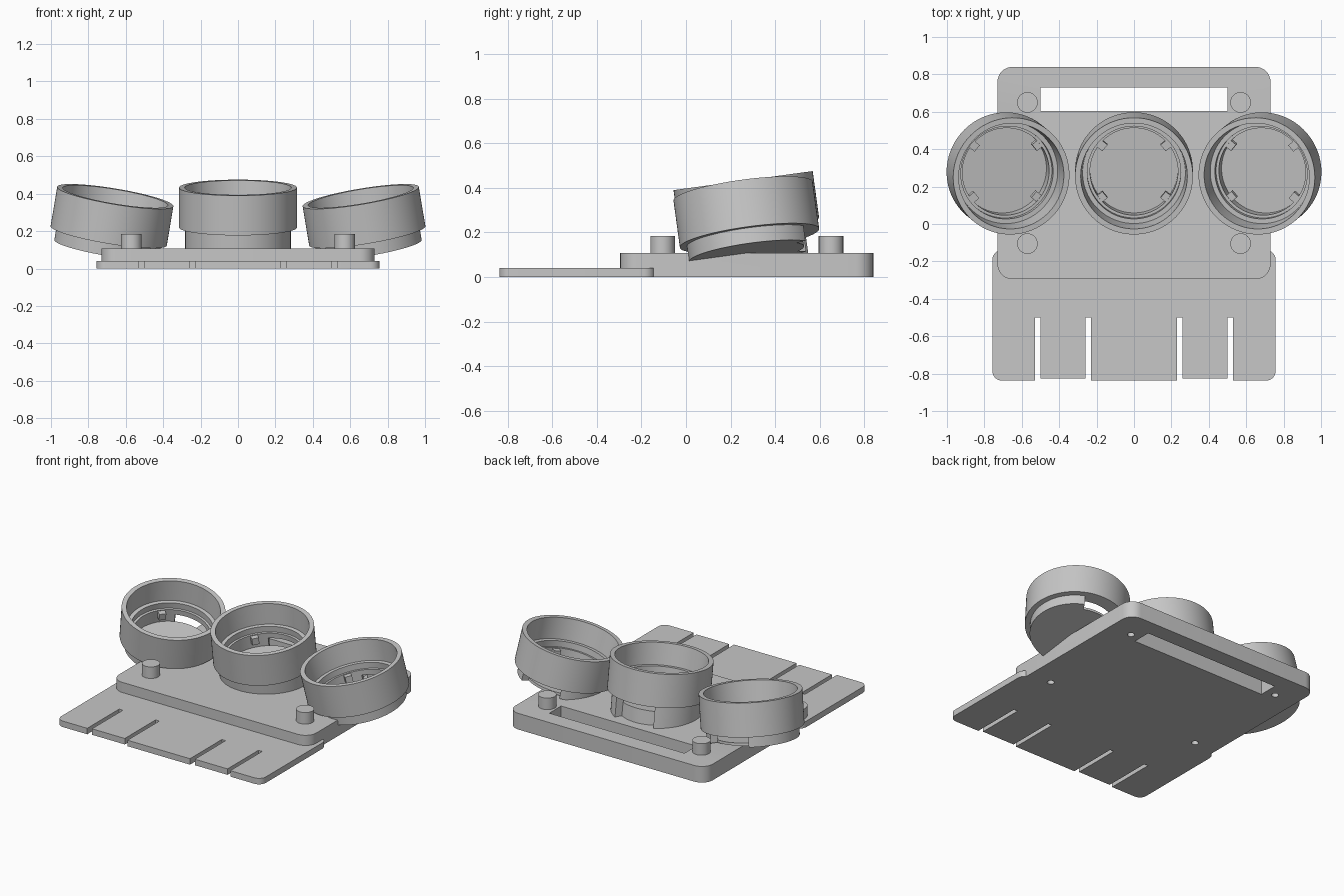
import bpy, bmesh
from math import cos, sin, pi, radians
from mathutils import Matrix, Vector

cube = bpy.data.objects.get("Cube")
if cube:
    bpy.data.objects.remove(cube)

grey = bpy.data.materials.new("plain grey")
grey.use_nodes = True
grey.diffuse_color = (0.57, 0.57, 0.57, 1)
grey.node_tree.nodes["Principled BSDF"].inputs["Base Color"].default_value = (0.57, 0.57, 0.57, 1)


def finish(bm, name, matrix=None):
    """Turn a bmesh into a coloured object with sharp edges kept."""
    bmesh.ops.recalc_face_normals(bm, faces=bm.faces)
    if matrix:
        bm.transform(matrix)
    mesh = bpy.data.meshes.new(name)
    bm.to_mesh(mesh)
    bm.free()
    mesh.materials.append(grey)
    ob = bpy.data.objects.new(name, mesh)
    bpy.context.collection.objects.link(ob)
    bpy.ops.object.select_all(action='DESELECT')
    bpy.context.view_layer.objects.active = ob
    ob.select_set(True)
    bpy.ops.object.shade_smooth_by_angle(angle=radians(30))
    return ob


def add_box(bm, x0, x1, y0, y1, z0, z1):
    m = Matrix.Translation(((x0 + x1) / 2, (y0 + y1) / 2, (z0 + z1) / 2))
    m = m @ Matrix.Diagonal((x1 - x0, y1 - y0, z1 - z0, 1))
    bmesh.ops.create_cube(bm, size=1, matrix=m)


def add_cylinder(bm, x, y, r, z0, z1, sides=48, matrix=Matrix()):
    m = matrix @ Matrix.Translation((x, y, (z0 + z1) / 2))
    bmesh.ops.create_cone(bm, cap_ends=True, segments=sides, radius1=r, radius2=r,
                          depth=z1 - z0, matrix=m)


def corner(cx, cy, r, quarter):
    """Points of a rounded corner, counter-clockwise."""
    angles = [(quarter + k / 8) * pi / 2 for k in range(9)]
    return [(cx + r * cos(a), cy + r * sin(a)) for a in angles]


def plate(name, half_x, y0, y1, height, r, front_edge=()):
    """Extruded rounded rectangle; front_edge adds points along its front."""
    outline = (corner(half_x - r, y1 - r, r, 0) + corner(r - half_x, y1 - r, r, 1)
               + corner(r - half_x, y0 + r, r, 2) + list(front_edge)
               + corner(half_x - r, y0 + r, r, 3))
    bm = bmesh.new()
    face = bm.faces.new([bm.verts.new((x, y, 0)) for x, y in outline])
    top = bmesh.ops.extrude_face_region(bm, geom=[face])["geom"]
    bmesh.ops.translate(bm, vec=(0, 0, height),
                        verts=[v for v in top if isinstance(v, bmesh.types.BMVert)])
    return finish(bm, name)


def lathe(name, profile, matrix, start=0.0, sweep=360, steps=96):
    """Turn a closed (radius, height) profile about z, fully or in part."""
    bm = bmesh.new()
    full = sweep == 360
    rings = []
    for i in range(steps if full else steps + 1):
        a = radians(start + sweep * i / steps)
        rings.append([bm.verts.new((r * cos(a), r * sin(a), z)) for r, z in profile])
    n = len(profile)
    pairs = list(zip(rings, rings[1:])) + ([(rings[-1], rings[0])] if full else [])
    for p, q in pairs:
        for j in range(n):
            k = (j + 1) % n
            bm.faces.new((p[j], p[k], q[k], q[j]))
    if not full:
        bm.faces.new(rings[0])
        bm.faces.new(rings[-1])
    return finish(bm, name, matrix)


def cup_matrix(side):
    """Placement of a cup, with its rim centre as origin and axis as z."""
    rim = Vector((side * 0.656, 0.256, 0.385 if side else 0.4325))
    axis = Vector((-0.168 * side, -0.137, 1)).normalized()
    return Matrix.Translation(rim) @ Vector((0, 0, 1)).rotation_difference(axis).to_matrix().to_4x4()


# Base plate with cable slot, screw holes under the posts and cup recesses
posts = [(sx * 0.57, y) for sx in (-1, 1) for y in (-0.105, 0.65)]
base = plate("base_plate", 0.73, -0.295, 0.84, 0.108, 0.08)
bm = bmesh.new()
add_box(bm, -0.5, 0.5, 0.605, 0.73, -0.1, 0.3)
for x, y in posts:
    add_cylinder(bm, x, y, 0.022, -0.05, 0.08, 24)
for side in (-1, 1):
    add_cylinder(bm, 0, 0, 0.25, -0.28, -0.16, 96, cup_matrix(side))
cutter = finish(bm, "base_cutter")
cutter.hide_render = True
mod = base.modifiers.new("cut", 'BOOLEAN')
mod.operation = 'DIFFERENCE'
mod.object = cutter
mod.solver = 'EXACT'
bpy.ops.object.select_all(action='DESELECT')
bpy.context.view_layer.objects.active = base
base.select_set(True)
bpy.ops.object.modifier_apply(modifier=mod.name)
bpy.data.objects.remove(cutter)
bpy.ops.object.shade_smooth_by_angle(angle=radians(30))

# Thin front plate with finger slots; the narrow fingers are a little shorter
long_y, short_y, slot_y = -0.837, -0.826, -0.5
edge = []
for x, before, after in ((-0.515, long_y, short_y), (-0.245, short_y, long_y),
                         (0.245, long_y, short_y), (0.515, short_y, long_y)):
    edge += [(x - 0.014, before), (x - 0.014, slot_y), (x + 0.014, slot_y), (x + 0.014, after)]
plate("front_plate", 0.757, long_y, -0.14, 0.04, 0.05, edge)

# Corner posts
for x, y in posts:
    bm = bmesh.new()
    add_cylinder(bm, x, y, 0.055, 0.1, 0.185)
    finish(bm, "post")

# Tilted cups: collar, lower wall open at the back, floor and four tabs
for side, label in ((-1, "right"), (0, "centre"), (1, "left")):
    m = cup_matrix(side)
    lathe(label + "_cup_collar",
          [(0.315, 0), (0.315, -0.215), (0.235, -0.215), (0.235, -0.18), (0.25, -0.18),
           (0.25, -0.14), (0.275, -0.14), (0.285, 0)], m)
    bottom = -0.285 if side else -0.38
    lathe(label + "_cup_wall", [(0.283, -0.21), (0.283, bottom), (0.235, bottom), (0.235, -0.21)],
          m, start=120, sweep=300)
    bm = bmesh.new()
    add_cylinder(bm, 0, 0, 0.237, bottom, -0.268, 96)
    finish(bm, label + "_cup_floor", m)
    for angle in (39, 141, 219, 321):
        bm = bmesh.new()
        add_box(bm, 0.2, 0.25, -0.022, 0.022, -0.23, -0.185)
        finish(bm, label + "_cup_tab", m @ Matrix.Rotation(radians(angle), 4, 'Z'))
